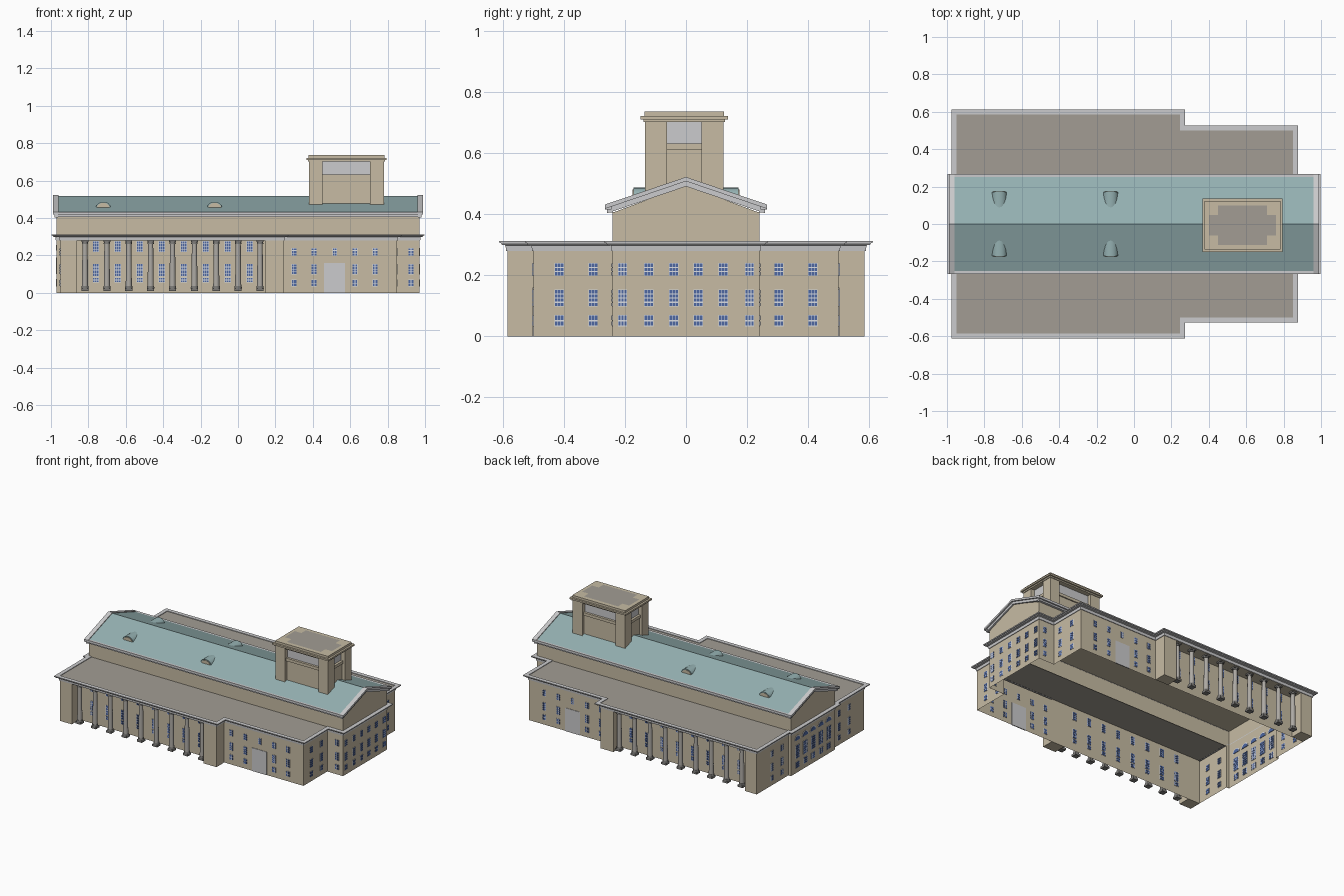
import bpy, bmesh, math
from mathutils import Vector, Matrix

if "Cube" in bpy.data.objects:
    bpy.data.objects.remove(bpy.data.objects["Cube"])

# ---------- materials (linear colours) ----------
COL = {"tan_stone": (.57, .50, .37), "light_trim": (.60, .60, .61), "flat_roof_grey": (.36, .335, .295),
       "teal_roof": (.30, .44, .445), "window_blue": (.075, .135, .36), "frame_white": (.72, .74, .78),
       "column_grey": (.42, .40, .37), "plinth_grey": (.20, .195, .185)}
MAT = {}
for n, c in COL.items():
    MAT[n] = bpy.data.materials.new(n)
    MAT[n].diffuse_color = (*c, 1)

PARTS = {}


def part(name, mat):
    if name not in PARTS:
        PARTS[name] = (bmesh.new(), mat)
    return PARTS[name][0]


def box(bm, x0, x1, y0, y1, z0, z1):
    m = Matrix.Translation(((x0 + x1) / 2, (y0 + y1) / 2, (z0 + z1) / 2)) @ Matrix.Diagonal(
        (abs(x1 - x0), abs(y1 - y0), abs(z1 - z0), 1))
    bmesh.ops.create_cube(bm, size=1, matrix=m)


def loft(bm, plan, profile):
    """Sweep (offset, z) pairs round a right-angled counter-clockwise plan."""
    n = len(plan)
    P = [Vector(p) for p in plan]
    rings = []
    for off, z in profile:
        ring = []
        for i, p in enumerate(P):
            a = (p - P[i - 1]).normalized()
            b = (P[(i + 1) % n] - p).normalized()
            q = p + off * Vector((a.y + b.y, -a.x - b.x))
            ring.append(bm.verts.new((q.x, q.y, z)))
        rings.append(ring)
    for r, s in zip(rings, rings[1:]):
        for i in range(n):
            j = (i + 1) % n
            bm.faces.new((r[i], r[j], s[j], s[i]))


def prism(bm, profile, place, t0, t1):
    """Extrude a closed profile; place(u, v, t) gives the 3D point."""
    a = [bm.verts.new(place(u, v, t0)) for u, v in profile]
    b = [bm.verts.new(place(u, v, t1)) for u, v in profile]
    n = len(a)
    for i in range(n):
        bm.faces.new((a[i], a[(i + 1) % n], b[(i + 1) % n], b[i]))
    bm.faces.new(a)
    bm.faces.new(b)


def along_x(u, v, t):
    return (t, u, v)


def along_y(u, v, t):
    return (u, t, v)


def slab(bm, axis, pos, u, w, z0, z1, t):
    """Thin plate straddling a wall at y=pos (axis 'y') or x=pos."""
    if axis == 'y':
        box(bm, u - w / 2, u + w / 2, pos - t, pos + t, z0, z1)
    else:
        box(bm, pos - t, pos + t, u - w / 2, u + w / 2, z0, z1)


def window(axis, pos, u, z0, z1, w=.03, cols=3):
    slab(part("window_frames", "frame_white"), axis, pos, u, w, z0, z1, .002)
    rows = max(2, round((z1 - z0) / .015))
    pw, ph = w / cols, (z1 - z0) / rows
    for i in range(cols):
        for k in range(rows):
            slab(part("window_panes", "window_blue"), axis, pos, u - w / 2 + pw * (i + .5), pw * .76,
                 z0 + ph * (k + .12), z0 + ph * (k + .88), .0035)


ROWS = ((.033, .070), (.098, .153), (.198, .240))

# ---------- outer walls and cornice ----------
half_wall = [(.97, .24), (.85, .24), (.85, .5), (-.95, .5), (-.95, .24), (-.97, .24)]
half_top = [(.97, .24), (.85, .24), (.85, .5), (.245, .5), (.245, .585), (-.95, .585), (-.95, .24), (-.97, .24)]


def mirrored(h):
    return h + [(x, -y) for x, y in reversed(h)]


loft(part("lower_walls", "tan_stone"), mirrored(half_wall), [(0, 0), (0, .30)])
loft(part("cornice", "light_trim"), mirrored(half_top),
     [(0, .28), (.004, .28), (.006, .298), (.018, .300), (.021, .305), (.026, .306), (.027, .313), (0, .313), (0, .308)])
loft(part("hall_upper_walls", "tan_stone"), [(-.97, -.24), (.97, -.24), (.97, .24), (-.97, .24)],
     [(0, .295), (0, .408)])

for s in (-1, 1):
    # flat roof of each wing
    bm = part("wing_flat_roof", "flat_roof_grey")
    outline = [(-.95, .24), (.85, .24), (.85, .5), (.245, .5), (.245, .585), (-.95, .585)]
    bm.faces.new([bm.verts.new((x, s * y, .309)) for x, y in outline])
    # portico end blocks and beam
    for x0, x1 in ((-.95, -.86), (.145, .245)):
        box(part("portico_end_blocks", "tan_stone"), x0, x1, s * .5, s * .585, 0, .29)
    box(part("portico_beam", "tan_stone"), -.95, .245, s * .5, s * .584, .28, .305)

    # colonnade
    for i in range(9):
        x, y = -.818 + .117 * i, s * .558
        shaft = part("column_shafts", "column_grey")
        bmesh.ops.create_cone(shaft, segments=16, radius1=.0165, radius2=.0135, depth=.235,
                              matrix=Matrix.Translation((x, y, .1525)))
        bm = part("column_bases_and_capitals", "plinth_grey")
        box(bm, x - .019, x + .019, y - .019, y + .019, .010, .024)
        box(bm, x - .018, x + .018, y - .018, y + .018, .271, .281)
        for r, z, d in ((.020, .030, .012), (.0175, .266, .01)):
            bmesh.ops.create_cone(bm, cap_ends=True, segments=16, radius1=r, radius2=r * .93, depth=d,
                                  matrix=Matrix.Translation((x, y, z)))

    # portico windows
    for i in range(8):
        x = -.76 + .1175 * i
        for z0, z1 in ((.055, .082), (.088, .155), (.218, .276)):
            window('y', s * .5, x, z0, z1, .033)
    # entrance wing windows and door
    for x in (.30, .406, .625, .733):
        for z0, z1 in ROWS:
            window('y', s * .5, x, z0, z1, .027)
    window('y', s * .5, .517, .198, .240, .022, 2)
    slab(part("entrance_doors", "light_trim"), 'y', s * .5, .515, .112, 0, .16, .003)
    for z0, z1 in ROWS:
        window('y', s * .24, .925, z0, z1, .027)
        # right end
        for y in (.04, .122, .208):
            window('x', .97, s * y, z0, z1)
        for y in (.304, .415):
            window('x', .85, s * y, z0, z1)
        # left end wings
        for y in (.31, .42):
            window('x', -.95, s * y, z0, z1)

# left end of the hall: arched windows
for i in range(5):
    y = -.17 + .085 * i
    window('x', -.97, y, .033, .075, .04)
    window('x', -.97, y, .10, .19, .045)
    for nm, mt, r, t in (("arched_window_frames", "frame_white", .032, .002),
                         ("arched_window_panes", "window_blue", .026, .0035)):
        arc = [(y + r * math.cos(a * math.pi / 10), .225 + r * math.sin(a * math.pi / 10)) for a in range(11)]
        prism(part(nm, mt), arc, along_x, -.97 - t, -.97 + t)

# ---------- hall gable roof ----------


def gable(lift, hw, thick):
    e = .52 + lift - .34 * hw
    return [(-hw, e), (0, .52 + lift), (hw, e), (hw, e - thick), (0, .52 + lift - thick), (-hw, e - thick)]


prism(part("hall_roof", "teal_roof"), gable(-.003, .25, .012), along_x, -.975, .975)
bm = part("hall_ceiling", "tan_stone")
bm.faces.new([bm.verts.new((x, y, .407)) for x, y in ((-.97, -.24), (.97, -.24), (.97, .24), (-.97, .24))])
for s in (-1, 1):
    bm = part("gable_walls", "tan_stone")
    bm.faces.new([bm.verts.new((s * .97, y, z)) for y, z in ((-.24, .405), (.24, .405), (0, .495))])
    bm = part("roof_trim", "light_trim")
    prism(bm, gable(.002, .266, .014), along_x, s * .96, s * .99)
    prism(bm, gable(-.011, .258, .018), along_x, s * .962, s * .98)
    box(bm, -.985, .985, s * .244, s * .266, .416, .432)
    box(bm, -.978, .978, s * .239, s * .256, .405, .418)

    # dormers: half-round vaults running into the slope
    for x in (-.72, -.125):
        def arch(rx, rz):
            return [(x + rx * math.cos(a * math.pi / 12), .453 + rz * math.sin(a * math.pi / 12)) for a in range(13)]
        prism(part("dormer_vaults", "teal_roof"), arch(.04, .034), along_y, s * .172, s * .08)
        prism(part("dormer_faces", "tan_stone"), arch(.034, .028), along_y, s * .175, s * .17)

# ---------- tower ----------
cx, cy, hx, hy = .58, -.006, .20, .128
t = part("tower_piers", "tan_stone")
for sx in (-1, 1):
    for sy in (-1, 1):
        box(t, cx + sx * .127, cx + sx * hx, cy + sy * .057, cy + sy * hy, .468, .705)
box(part("tower_core", "tan_stone"), cx - .18, cx + .18, cy - .108, cy + .108, .45, .612)
box(part("tower_rail", "tan_stone"), cx - .188, cx + .188, cy - .116, cy + .116, .612, .632)
box(part("tower_openings", "light_trim"), cx - .172, cx + .172, cy - .10, cy + .10, .63, .704)
bm = part("tower_cornice", "tan_stone")
for o, z0, z1 in ((.005, .702, .711), (.015, .711, .722), (.002, .722, .737)):
    box(bm, cx - hx - o, cx + hx + o, cy - hy - o, cy + hy + o, z0, z1)
bm = part("tower_roof_panel", "flat_roof_grey")
cross = [(.18, .055), (.13, .055), (.13, .105)]
q = cross + [(-x, y) for x, y in reversed(cross)]
q += [(-x, -y) for x, y in q]
bm.faces.new([bm.verts.new((cx + x, cy + y, .7385)) for x, y in q])

# ---------- make objects ----------
for name, (bm, mat) in PARTS.items():
    bmesh.ops.recalc_face_normals(bm, faces=bm.faces)
    if name in ("wing_flat_roof", "tower_roof_panel"):
        for f in bm.faces:
            if f.normal.z < 0:
                f.normal_flip()
    me = bpy.data.meshes.new(name)
    bm.to_mesh(me)
    bm.free()
    me.materials.append(MAT[mat])
    ob = bpy.data.objects.new(name, me)
    bpy.context.collection.objects.link(ob)
    if name in ("column_shafts", "column_bases_and_capitals", "dormer_vaults"):
        bpy.context.view_layer.objects.active = ob
        ob.select_set(True)
        bpy.ops.object.shade_smooth_by_angle(angle=math.radians(35))
        ob.select_set(False)

for m in bpy.data.materials:
    if m.users and not m.is_grease_pencil:
        m.use_nodes = True
        m.node_tree.nodes["Principled BSDF"].inputs["Base Color"].default_value = m.diffuse_color
